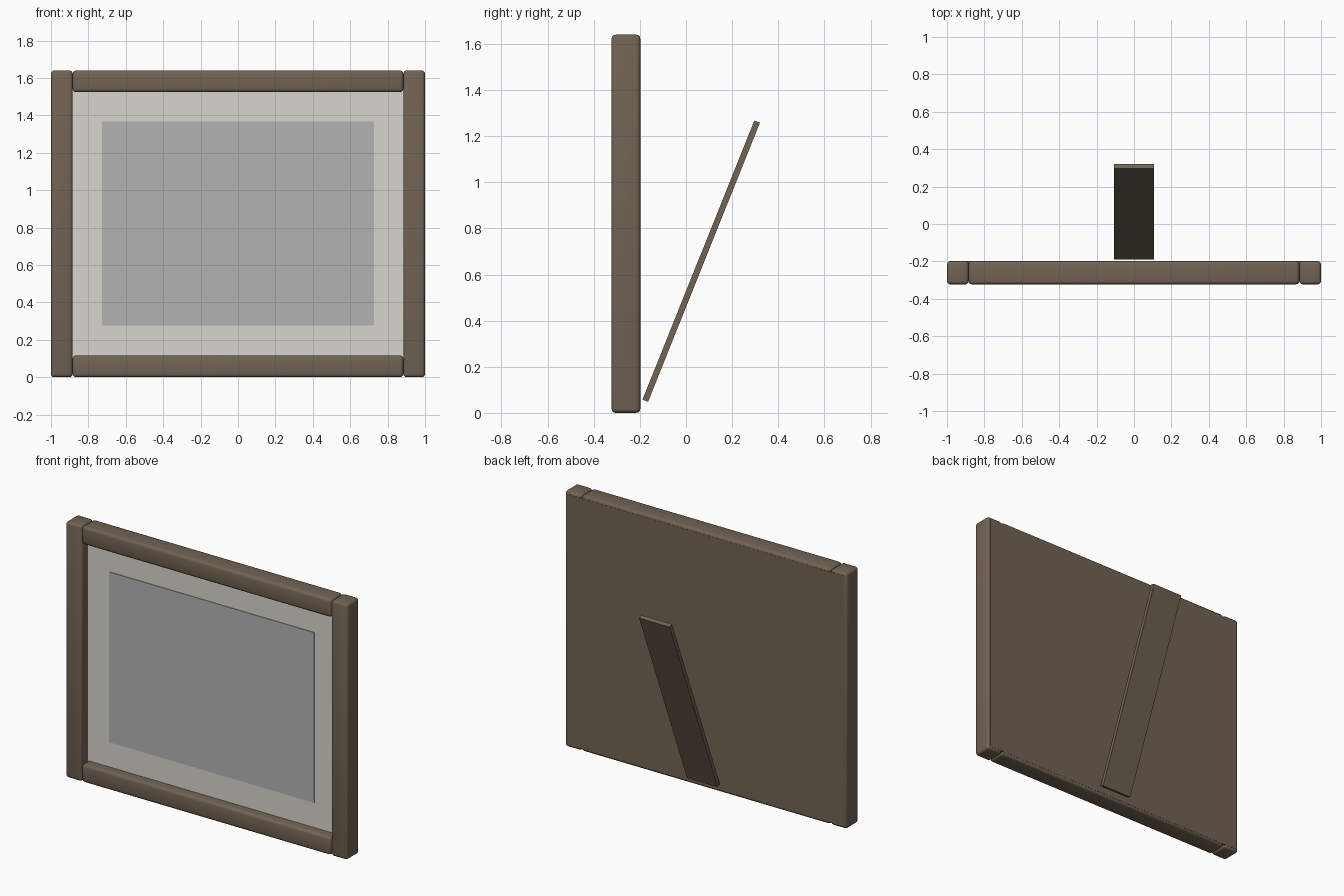
import bpy, math

if "Cube" in bpy.data.objects:
    bpy.data.objects.remove(bpy.data.objects["Cube"])

def material(name, rgb):
    m = bpy.data.materials.new(name)
    m.diffuse_color = (*rgb, 1)
    m.use_nodes = True
    m.node_tree.nodes["Principled BSDF"].inputs["Base Color"].default_value = m.diffuse_color
    return m

WOOD = material("brown wood", (0.168, 0.125, 0.088))
MAT = material("off white card", (0.68, 0.665, 0.61))
PRINT = material("grey print", (0.45, 0.45, 0.45))

def box(name, lo, hi, mat, bevel=0.0):
    """Box between two corners, with optionally rounded edges."""
    centre = [(a + b) / 2 for a, b in zip(lo, hi)]
    bpy.ops.mesh.primitive_cube_add(size=1, location=centre)
    ob = bpy.context.object
    ob.name = name
    ob.scale = [b - a for a, b in zip(lo, hi)]
    bpy.ops.object.transform_apply(location=False, rotation=False, scale=True)
    ob.data.materials.append(mat)
    if bevel:
        mod = ob.modifiers.new("rounded edges", 'BEVEL')
        mod.width, mod.segments = bevel, 3
        bpy.ops.object.modifier_apply(modifier=mod.name)
        bpy.ops.object.shade_smooth_by_angle(angle=math.radians(40))
    return ob

FRONT, BACK, TOP, BAR = -0.323, -0.198, 1.64, 0.116

# Frame: two uprights with rails fitted between them
for side, x in (("left", -1), ("right", 1 - BAR)):
    box(side + "_upright", (x, FRONT, 0), (x + BAR, BACK, TOP), WOOD, 0.018)
for end, z in (("bottom", 0), ("top", TOP - BAR)):
    box(end + "_rail", (BAR - 1, FRONT, z), (1 - BAR, BACK, z + BAR), WOOD, 0.018)

# Backing board, flush with the back of the frame
box("backing_board", (-0.982, -0.24, 0.018), (0.982, BACK + 0.001, TOP - 0.018), WOOD)

# Card mount and the print on it
box("card_mount", (-0.9, -0.262, 0.1), (0.9, -0.241, 1.54), MAT)
box("print", (-0.727, -0.266, 0.276), (0.727, -0.261, 1.367), PRINT)

# Easel strut, leaning back
strut = box("easel_strut", (-0.108, -0.013, -0.652), (0.108, 0.013, 0.652), WOOD)
strut.location = (0, 0.066, 0.658)
strut.rotation_euler.x = -math.atan2(0.487, 1.215)
